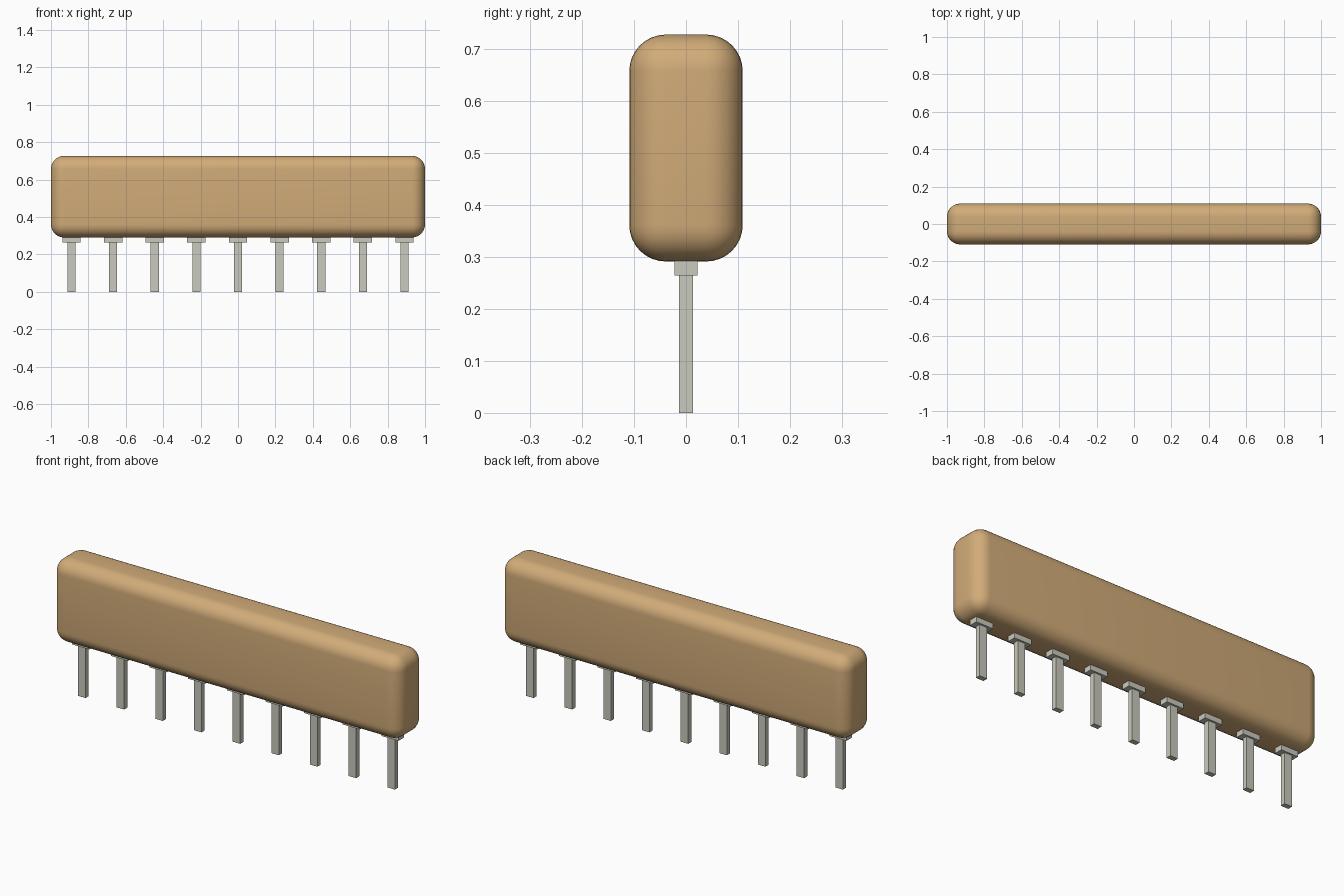
import bpy
import math

cube = bpy.data.objects.get("Cube")
if cube:
    bpy.data.objects.remove(cube, do_unlink=True)


def make_material(name, rgb):
    mat = bpy.data.materials.new(name)
    mat.use_nodes = True
    color = (*rgb, 1.0)
    mat.diffuse_color = color
    mat.node_tree.nodes["Principled BSDF"].inputs["Base Color"].default_value = color
    return mat


def box(name, x, width, depth, bottom, top, mat):
    bpy.ops.mesh.primitive_cube_add(size=1, location=(x, 0, (bottom + top) / 2))
    obj = bpy.context.object
    obj.name = name
    obj.scale = (width, depth, top - bottom)
    bpy.ops.object.transform_apply(location=False, rotation=False, scale=True)
    obj.data.materials.append(mat)
    return obj


tan = make_material("tan coating", (0.64, 0.41, 0.19))
metal = make_material("pale metal", (0.59, 0.59, 0.51))

BODY_BOTTOM, BODY_TOP = 0.291, 0.727
COLLAR_BOTTOM = 0.264
PIN_COUNT, PITCH = 9, 0.2225

# Rounded body
body = box("body", 0, 2.0, 0.218, BODY_BOTTOM, BODY_TOP, tan)
bevel = body.modifiers.new("rounded edges", "BEVEL")
bevel.width = 0.07
bevel.segments = 8
bpy.ops.object.modifier_apply(modifier=bevel.name)
bpy.ops.object.shade_smooth_by_angle(angle=math.radians(30))

# Row of pins, each with a wider collar under the body
for i in range(PIN_COUNT):
    x = (i - (PIN_COUNT - 1) / 2) * PITCH
    box(f"pin_{i + 1}", x, 0.043, 0.026, 0, COLLAR_BOTTOM, metal)
    box(f"pin_collar_{i + 1}", x, 0.098, 0.045, COLLAR_BOTTOM, BODY_BOTTOM + 0.005, metal)
